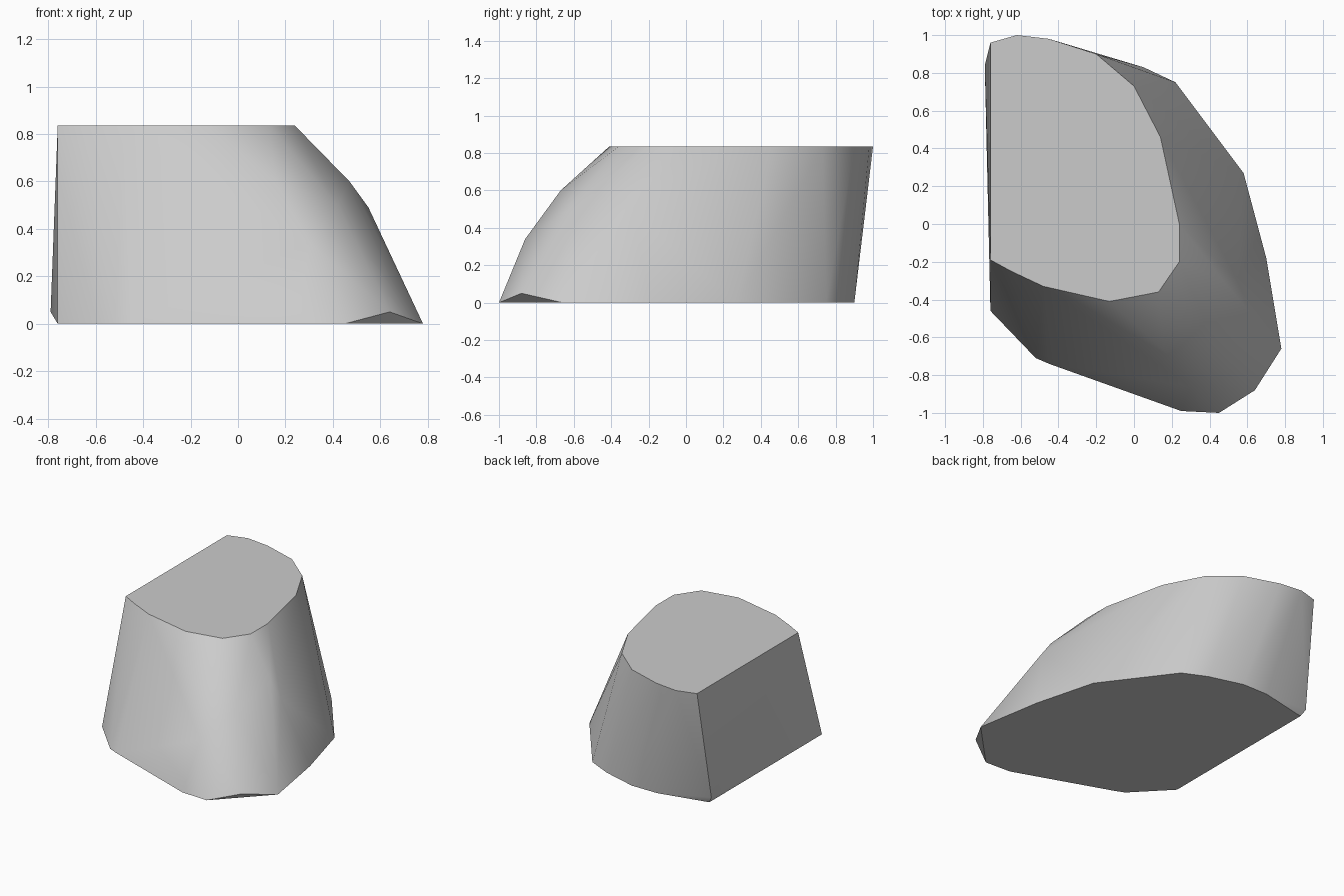
import bpy, bmesh, math

cube = bpy.data.objects.get("Cube")
if cube:
    bpy.data.objects.remove(cube, do_unlink=True)

stone = bpy.data.materials.new("stone_grey")
stone.use_nodes = True
colour = (0.6, 0.6, 0.6, 1)
stone.diffuse_color = colour
stone.node_tree.nodes["Principled BSDF"].inputs["Base Color"].default_value = colour

# Outline of the flat top
top = [(-.76, .96), (-.62, 1), (-.45, .98), (-.2, .9), (0, .73), (.14, .46), (.24, 0),
       (.24, -.2), (.13, -.36), (-.13, -.41), (-.48, -.33), (-.65, -.25), (-.76, -.19)]
# Outline of the wider base
base = [(-.76, .82), (-.4, .9), (-.2, .9), (.05, .83), (.22, .75), (.58, .27), (.7, -.18),
        (.78, -.66), (.45, -1), (.25, -.99), (-.45, -.74), (-.52, -.71), (-.76, -.46)]
# Bulging corner and the two chipped lower corners
bulge = [(.16, -.67, .6), (.3, -.86, .34), (.47, -.3, .6), (.55, -.3, .49),
         (.42, -.62, .5), (.64, -.88, .05), (-.79, .84, .05)]

bm = bmesh.new()
points = [(x, y, .835) for x, y in top] + [(x, y, 0) for x, y in base] + bulge
for p in points:
    bm.verts.new(p)
hull = bmesh.ops.convex_hull(bm, input=bm.verts[:])
unused = {v for v in hull["geom_interior"] if isinstance(v, bmesh.types.BMVert)}
bmesh.ops.delete(bm, geom=list(unused), context="VERTS")
# Merge the coplanar triangles into clean facets
bmesh.ops.dissolve_limit(bm, angle_limit=math.radians(1), verts=bm.verts[:], edges=bm.edges[:])
bmesh.ops.recalc_face_normals(bm, faces=bm.faces[:])

mesh = bpy.data.meshes.new("rock")
bm.to_mesh(mesh)
bm.free()
mesh.materials.append(stone)
rock = bpy.data.objects.new("rock", mesh)
bpy.context.collection.objects.link(rock)

# Soft sides, crisp rims
bpy.ops.object.select_all(action="DESELECT")
rock.select_set(True)
bpy.context.view_layer.objects.active = rock
bpy.ops.object.shade_smooth_by_angle(angle=math.radians(32))
